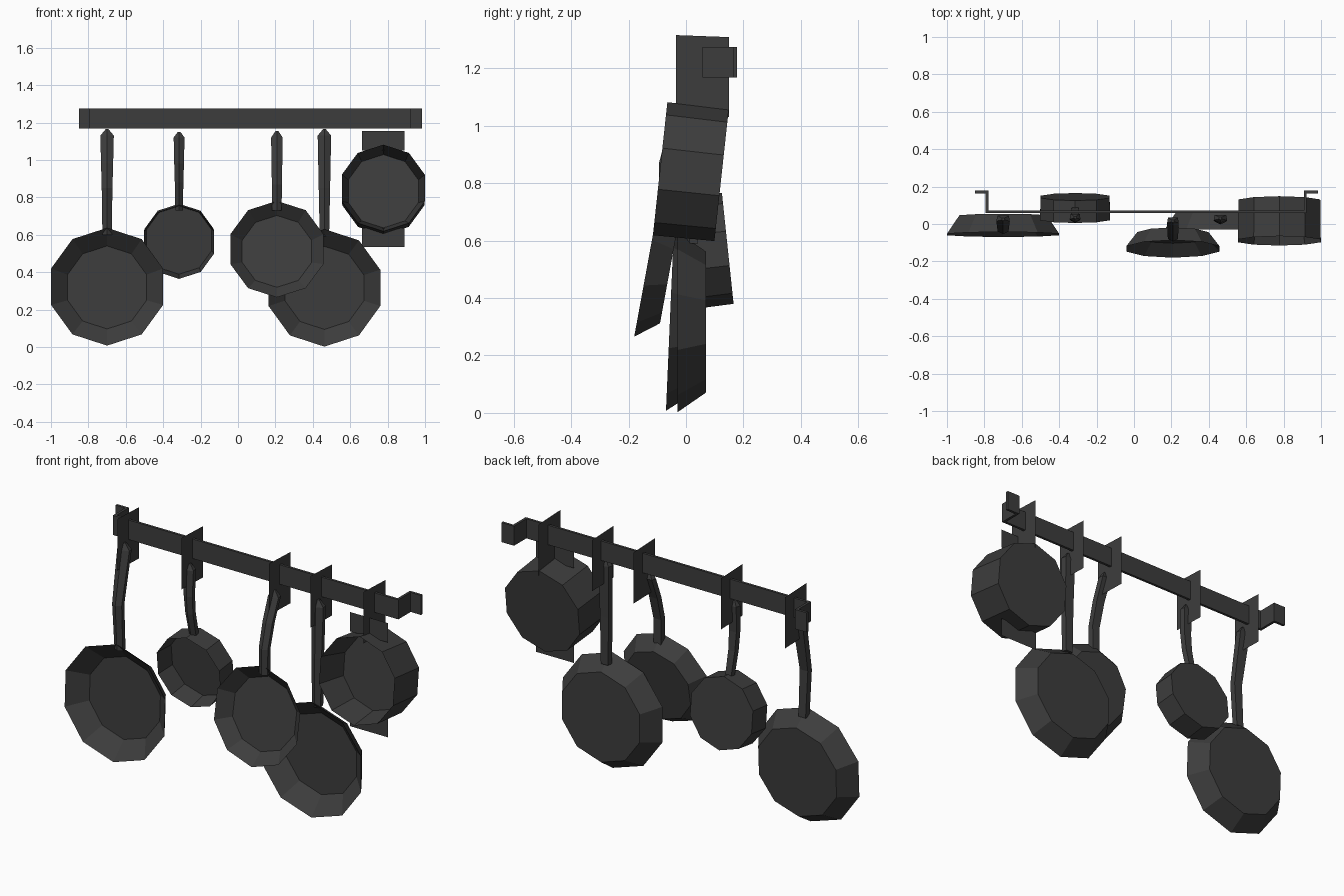
import bpy, bmesh
from math import sin, cos, radians, pi
from mathutils import Vector

if "Cube" in bpy.data.objects:
    bpy.data.objects.remove(bpy.data.objects["Cube"])

iron = bpy.data.materials.new("dark_iron")
iron.diffuse_color = (0.046, 0.046, 0.046, 1)
iron.use_nodes = True
iron.node_tree.nodes["Principled BSDF"].inputs["Base Color"].default_value = iron.diffuse_color


def finish(name, bm):
    bmesh.ops.recalc_face_normals(bm, faces=bm.faces)
    me = bpy.data.meshes.new(name)
    bm.to_mesh(me)
    bm.free()
    me.materials.append(iron)
    ob = bpy.data.objects.new(name, me)
    bpy.context.collection.objects.link(ob)
    return ob


def loft(bm, rings, cap=True):
    """Bridge equal-length closed rings of points, with end caps."""
    loops = [[bm.verts.new(p) for p in r] for r in rings]
    n = len(loops[0])
    for a, b in zip(loops, loops[1:]):
        for i in range(n):
            j = (i + 1) % n
            bm.faces.new((a[i], a[j], b[j], b[i]))
    if cap:
        bm.faces.new(loops[0][::-1])
        bm.faces.new(loops[-1])


def vessel(name, center, tilt, rim, base, depth, inner, inner_depth):
    """Ten-sided open pan facing the front; tilt swings its foot forward."""
    t = radians(tilt)
    c = Vector(center)
    up = Vector((0, sin(t), cos(t)))
    back = Vector((0, cos(t), -sin(t)))
    side = Vector((1, 0, 0))

    def ring(r, d):
        return [c + back * d + (side * sin(k * pi / 5) + up * cos(k * pi / 5)) * r
                for k in range(10)]
    bm = bmesh.new()
    loft(bm, [ring(base, depth), ring(rim, 0), ring(inner, inner_depth)])
    finish(name, bm)


def handle(name, x, path, w_low, w_top, tip):
    """Ridged bar along (y, z) points from the tip down to the pan."""
    rings = []
    n = len(path)
    pts = [(path[0][0], path[0][1] + tip)] + path
    for i, (y, z) in enumerate(pts):
        if i == 0:
            w, d = 0.014, 0.008
        else:
            w = w_top + (w_low - w_top) * (i - 1) / (n - 1)
            d = 0.024
        rings.append([(x + a * w / 2, y + b * d, z) for a, b in
                      ((0, -1), (1, -.4), (.85, .8), (-.85, .8), (-1, -.4))])
    bm = bmesh.new()
    loft(bm, rings)
    finish(name, bm)


def card(name, pts):
    bm = bmesh.new()
    bm.faces.new([bm.verts.new(p) for p in pts])
    finish(name, bm)


# wall rail: flat strip with stepped ends
outer = [(-.85, .178), (-.779, .178), (-.779, .072), (.909, .072), (.909, .178), (.985, .178)]
inner = [(-.85, .164), (-.793, .164), (-.793, .058), (.923, .058), (.923, .164), (.985, .164)]
bm = bmesh.new()
loft(bm, [[(o[0], o[1], 1.168), (o[0], o[1], 1.274), (i[0], i[1], 1.274), (i[0], i[1], 1.168)]
          for o, i in zip(outer, inner)])
finish("rail", bm)

# flat hook plates across the rail
for k, x in enumerate((-.7, -.315, .21, .46, .78)):
    card(f"hook_{k + 1}", [(x, -.035, 1.035), (x, .15, 1.03), (x, .15, 1.308), (x, -.035, 1.315)])

# pans and pots
vessel("large_pan_left", (-.7, -.056, .322), 2.5, .315, .245, .1, .222, .085)
vessel("large_pan_right", (.462, -.03, .316), 0, .314, .245, .1, .222, .085)
vessel("medium_pan", (.208, -.133, .523), 10.4, .262, .2, .08, .195, .066)
vessel("small_pot", (-.315, .026, .56), -6, .197, .194, .12, .183, .105)
vessel("deep_pot", (.777, -.09, .85), 6.2, .233, .23, .215, .197, .16)

# long handles
handle("large_pan_left_handle", -.7, [(.025, 1.13), (-.005, .98), (-.03, .85), (-.015, .6)], .05, .072, .035)
handle("large_pan_right_handle", .462, [(.03, 1.13), (.022, .85), (.022, .59)], .05, .072, .035)
handle("medium_pan_handle", .208, [(.015, 1.12), (-.035, 1.0), (-.07, .87), (-.07, .73)], .05, .062, .035)
handle("small_pot_handle", -.315, [(.035, 1.12), (.03, .98), (.04, .88), (.075, .73)], .04, .058, .03)

# flat grips above and below the deep pot
for name, z0, z1 in (("deep_pot_top_grip", 1.05, 1.155), ("deep_pot_bottom_grip", .535, .635)):
    card(name, [(.662, .015, z0), (.89, .015, z0), (.89, .015, z1), (.662, .015, z1)])
